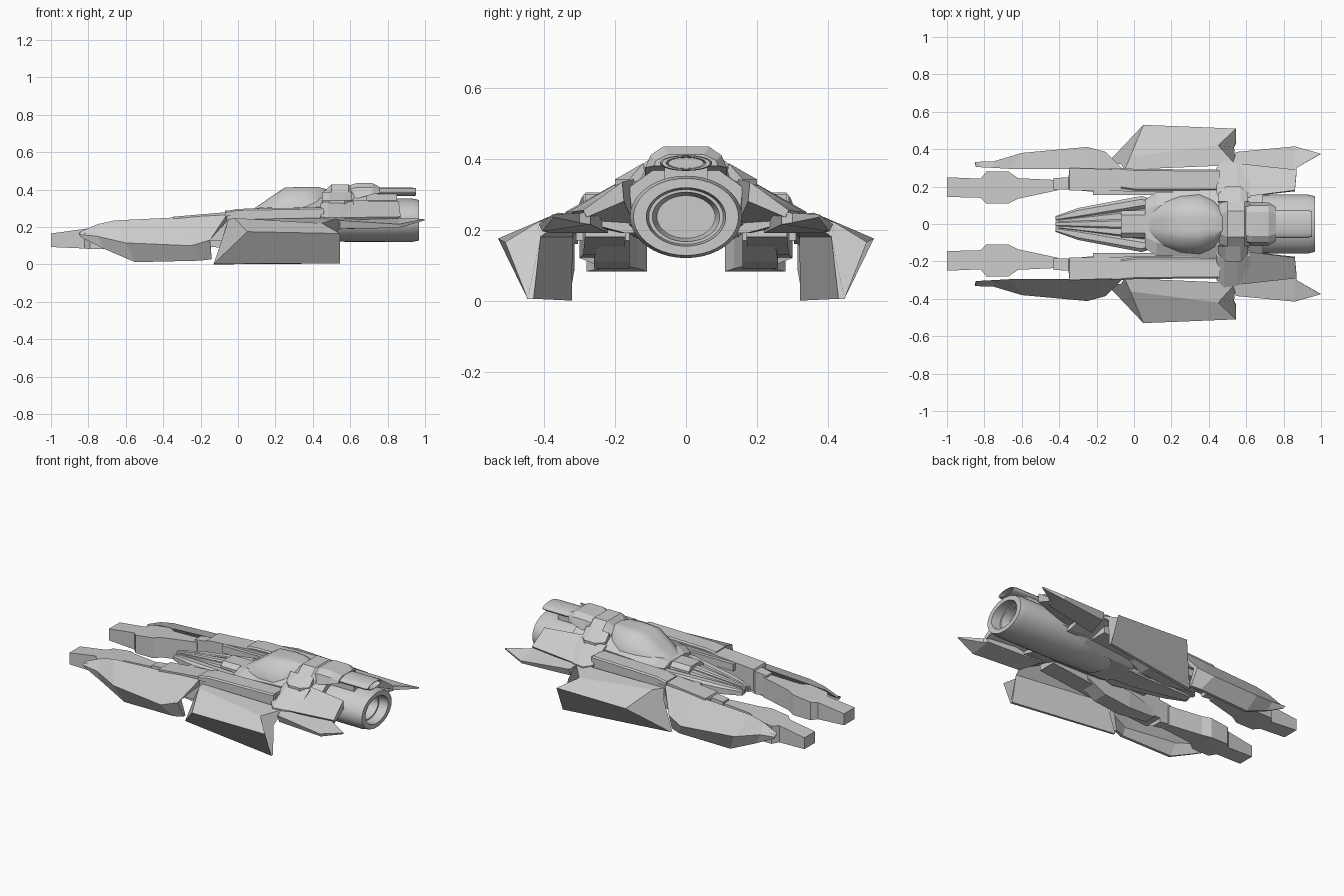
import bpy, bmesh, math


def loft(name, rings, mirror=False, smooth=False):
    """Skin a row of closed point rings and cap both ends."""
    bm = bmesh.new()
    rows = [[bm.verts.new(p) for p in r] for r in rings]
    n = len(rows[0])
    for a, b in zip(rows, rows[1:]):
        for i in range(n):
            j = (i + 1) % n
            bm.faces.new((a[i], a[j], b[j], b[i]))
    bm.faces.new(rows[0])
    bm.faces.new(rows[-1])
    bmesh.ops.remove_doubles(bm, verts=bm.verts, dist=1e-5)
    bmesh.ops.recalc_face_normals(bm, faces=bm.faces)
    me = bpy.data.meshes.new(name)
    bm.to_mesh(me)
    bm.free()
    ob = bpy.data.objects.new(name, me)
    bpy.context.collection.objects.link(ob)
    if mirror:
        m = ob.modifiers.new("Mirror", 'MIRROR')
        m.use_axis = (False, True, False)
        m.use_mirror_merge = False
    if smooth:
        bpy.ops.object.select_all(action='DESELECT')
        bpy.context.view_layer.objects.active = ob
        ob.select_set(True)
        bpy.ops.object.shade_smooth_by_angle(angle=math.radians(32))
    return ob


def rect(x, y0, y1, z0, z1, c=0.0):
    """Section across x, with its upper corners chamfered by c."""
    pts = [(x, y0, z0), (x, y1, z0), (x, y1, z1 - c), (x, y0, z1 - c)]
    if c:
        pts[3:] = [(x, y1 - c, z1), (x, y0 + c, z1), (x, y0, z1 - c)]
    return pts


def sym(x, half):
    """Section symmetric in y from half a profile of (y, z)."""
    return [(x, y, z) for y, z in half] + [(x, -y, z) for y, z in reversed(half)]


def ellipse(x, ry, rz, z, n=40):
    return [(x, ry * math.cos(2 * math.pi * i / n), z + rz * math.sin(2 * math.pi * i / n))
            for i in range(n)]


# Main engine with stepped hollow nozzle
loft("main_engine", [ellipse(x, r, r * 0.735, 0.236) for x, r in
     [(0.2, 0.10), (0.26, 0.145), (0.5, 0.156), (0.93, 0.158), (0.967, 0.148), (0.967, 0.112),
      (0.91, 0.105), (0.91, 0.095), (0.86, 0.082)]], smooth=True)

# Small dorsal exhaust
loft("upper_exhaust", [ellipse(x, r, r * 0.3, 0.388, 28) for x, r in
     [(0.66, 0.074), (0.93, 0.074), (0.952, 0.068), (0.952, 0.056), (0.9, 0.05)]], smooth=True)
loft("exhaust_pylon", [rect(x, -0.06, 0.06, 0.33, 0.38) for x in (0.6, 0.85)])

# Dorsal spine armour
loft("spine_collar", [
    sym(0.455, [(0.13, 0.30), (0.105, 0.36), (0.05, 0.385)]),
    sym(0.50, [(0.15, 0.30), (0.12, 0.385), (0.07, 0.428)]),
    sym(0.59, [(0.15, 0.30), (0.12, 0.385), (0.07, 0.428)]),
    sym(0.62, [(0.14, 0.30), (0.11, 0.37), (0.06, 0.40)])])
loft("spine_cap", [
    sym(0.59, [(0.10, 0.35), (0.09, 0.40), (0.055, 0.42)]),
    sym(0.63, [(0.115, 0.35), (0.10, 0.41), (0.065, 0.434)]),
    sym(0.72, [(0.115, 0.375), (0.10, 0.41), (0.065, 0.434)]),
    sym(0.76, [(0.09, 0.38), (0.085, 0.395), (0.05, 0.412)])])
loft("spine_side_plate", [
    [(x, y, z) for y, z in [(0.11, 0.31), (yo, 0.30), (yo, 0.342), (0.12, 0.388)]]
    for x, yo in ((0.45, 0.16), (0.49, 0.20), (0.57, 0.20), (0.61, 0.16))], mirror=True)

# Central fuselage block under the canopy
loft("fuselage", [
    sym(0.06, [(0.07, 0.18), (0.13, 0.21), (0.13, 0.27), (0.07, 0.29)]),
    sym(0.12, [(0.10, 0.16), (0.17, 0.20), (0.17, 0.285), (0.10, 0.305)]),
    sym(0.48, [(0.11, 0.16), (0.18, 0.20), (0.18, 0.31), (0.11, 0.36)]),
    sym(0.69, [(0.10, 0.18), (0.15, 0.22), (0.16, 0.32), (0.09, 0.37)])])


# Canopy: smooth hump with a flattened top
def arc(x, w, top, n=16):
    return [(x, w * math.cos(math.pi * i / n),
             0.27 + (top - 0.27) * min(1, 1.08 * math.sin(math.pi * i / n))) for i in range(n + 1)]


loft("canopy", [arc(*s) for s in
     [(0.08, 0.075, 0.295), (0.16, 0.125, 0.35), (0.25, 0.155, 0.41), (0.35, 0.165, 0.415),
      (0.43, 0.14, 0.414), (0.48, 0.08, 0.40)]], smooth=True)


# Rear wing deck sloping down to each side
def deck(x, yi, zi, yo, zo, zb):
    return [(x, 0.08, zi), (x, yi, zi), (x, yo, zo), (x, yo, zo - 0.025), (x, yi, zb), (x, 0.08, zb)]


loft("wing_deck", [deck(0.44, 0.17, 0.325, 0.30, 0.255, 0.19), deck(0.48, 0.18, 0.34, 0.34, 0.25, 0.19),
     deck(0.55, 0.18, 0.34, 0.33, 0.25, 0.19), deck(0.62, 0.17, 0.335, 0.30, 0.25, 0.19)], mirror=True)
loft("rear_spike", [
    [(0.55, 0.14, 0.345), (0.55, 0.325, 0.25), (0.55, 0.29, 0.21), (0.55, 0.14, 0.20)],
    [(0.86, 0.18, 0.335), (0.87, 0.29, 0.255), (0.87, 0.28, 0.235), (0.86, 0.175, 0.28)]], mirror=True)

# Swept tail fins
loft("tail_fin", [
    [(0.50, 0.22, 0.26), (0.545, 0.385, 0.235), (0.545, 0.37, 0.19), (0.50, 0.22, 0.19)],
    [(0.86, 0.27, 0.25), (0.86, 0.415, 0.215), (0.86, 0.405, 0.195), (0.86, 0.27, 0.215)],
    [(0.87, 0.30, 0.247), (0.998, 0.376, 0.243), (0.998, 0.374, 0.235), (0.87, 0.30, 0.22)]],
    mirror=True)

# Side shields with notched rear edge
loft("side_shield", [
    [(-0.05, 0.29, 0.24), (-0.02, 0.36, 0.248), (0.05, 0.53, 0.175),
     (-0.13, 0.34, 0.003), (-0.13, 0.322, 0.0), (-0.07, 0.32, 0.18)],
    [(0.545, 0.315, 0.25), (0.45, 0.42, 0.22), (0.545, 0.51, 0.165),
     (0.545, 0.447, 0.005), (0.545, 0.43, 0.005), (0.535, 0.41, 0.18)]], mirror=True)


# Forward blades: thin bent shells
def blade(tx, ty, tz, cx, cy, cz, bx, by, bz, t=0.035):
    return [(tx, ty, tz), (cx, cy, cz), (bx, by, bz), (bx, by - t * 0.5, bz),
            (cx, cy - t, cz + 0.01), (tx, ty, tz - t)]


loft("front_blade", [
    blade(-0.845, 0.305, 0.175, -0.85, 0.332, 0.16, -0.84, 0.325, 0.145, 0.015),
    blade(-0.75, 0.30, 0.215, -0.75, 0.335, 0.15, -0.72, 0.325, 0.085, 0.02),
    blade(-0.66, 0.295, 0.235, -0.60, 0.38, 0.115, -0.55, 0.345, 0.012),
    blade(-0.25, 0.295, 0.255, -0.25, 0.412, 0.10, -0.20, 0.355, 0.02),
    blade(-0.06, 0.295, 0.265, -0.15, 0.385, 0.13, -0.14, 0.34, 0.028)], mirror=True)
loft("blade_link", [rect(x, 0.27, 0.31, 0.17, 0.23) for x in (-0.34, -0.12)], mirror=True)

# Forward prongs
loft("front_prong", [rect(*s) for s in [
    (-1.0, 0.145, 0.25, 0.093, 0.165), (-0.82, 0.14, 0.242, 0.085, 0.19),
    (-0.79, 0.11, 0.28, 0.082, 0.195), (-0.67, 0.11, 0.28, 0.082, 0.21),
    (-0.62, 0.135, 0.245, 0.09, 0.215), (-0.41, 0.18, 0.235, 0.10, 0.225)]], mirror=True)

# Long arms carrying the prongs
loft("arm", [rect(*s) for s in [
    (-0.43, 0.185, 0.245, 0.11, 0.235), (-0.35, 0.185, 0.25, 0.10, 0.245),
    (-0.345, 0.18, 0.30, 0.12, 0.255), (-0.05, 0.175, 0.29, 0.13, 0.28),
    (0.46, 0.17, 0.285, 0.18, 0.30)]], mirror=True)
loft("arm_top_plate", [rect(-0.07, 0.19, 0.30, 0.26, 0.285, 0.008),
     rect(0.0, 0.18, 0.295, 0.26, 0.297, 0.008), rect(0.45, 0.18, 0.29, 0.27, 0.305, 0.008)], mirror=True)
loft("arm_inner_rail", [rect(x, 0.155, 0.185, 0.22, 0.265) for x in (-0.22, 0.17)], mirror=True)
loft("arm_under_box", [rect(-0.3, 0.18, 0.25, 0.11, 0.16), rect(-0.1, 0.16, 0.26, 0.09, 0.2),
     rect(0.08, 0.16, 0.26, 0.11, 0.2), rect(0.2, 0.16, 0.25, 0.17, 0.2)], mirror=True)

# Central gun cluster
loft("gun_core", [
    sym(-0.40, [(0.025, 0.185), (0.035, 0.21), (0.02, 0.23)]),
    sym(-0.05, [(0.06, 0.16), (0.085, 0.21), (0.06, 0.26)]),
    sym(0.10, [(0.07, 0.16), (0.10, 0.21), (0.07, 0.27)])])
loft("gun_side_barrel", [rect(-0.42, 0.018, 0.042, 0.195, 0.225, 0.006),
     rect(-0.3, 0.03, 0.085, 0.19, 0.24, 0.012),
     rect(0.04, 0.08, 0.15, 0.18, 0.262, 0.018), rect(0.09, 0.08, 0.135, 0.18, 0.262, 0.018)], mirror=True)
loft("gun_top_barrel", [rect(-0.42, -0.012, 0.012, 0.215, 0.24, 0.005),
     rect(0.06, -0.03, 0.03, 0.24, 0.285, 0.01)])
loft("gun_breech", [rect(x, -0.072, 0.072, 0.17, 0.288, 0.025) for x in (-0.07, 0.09)])
